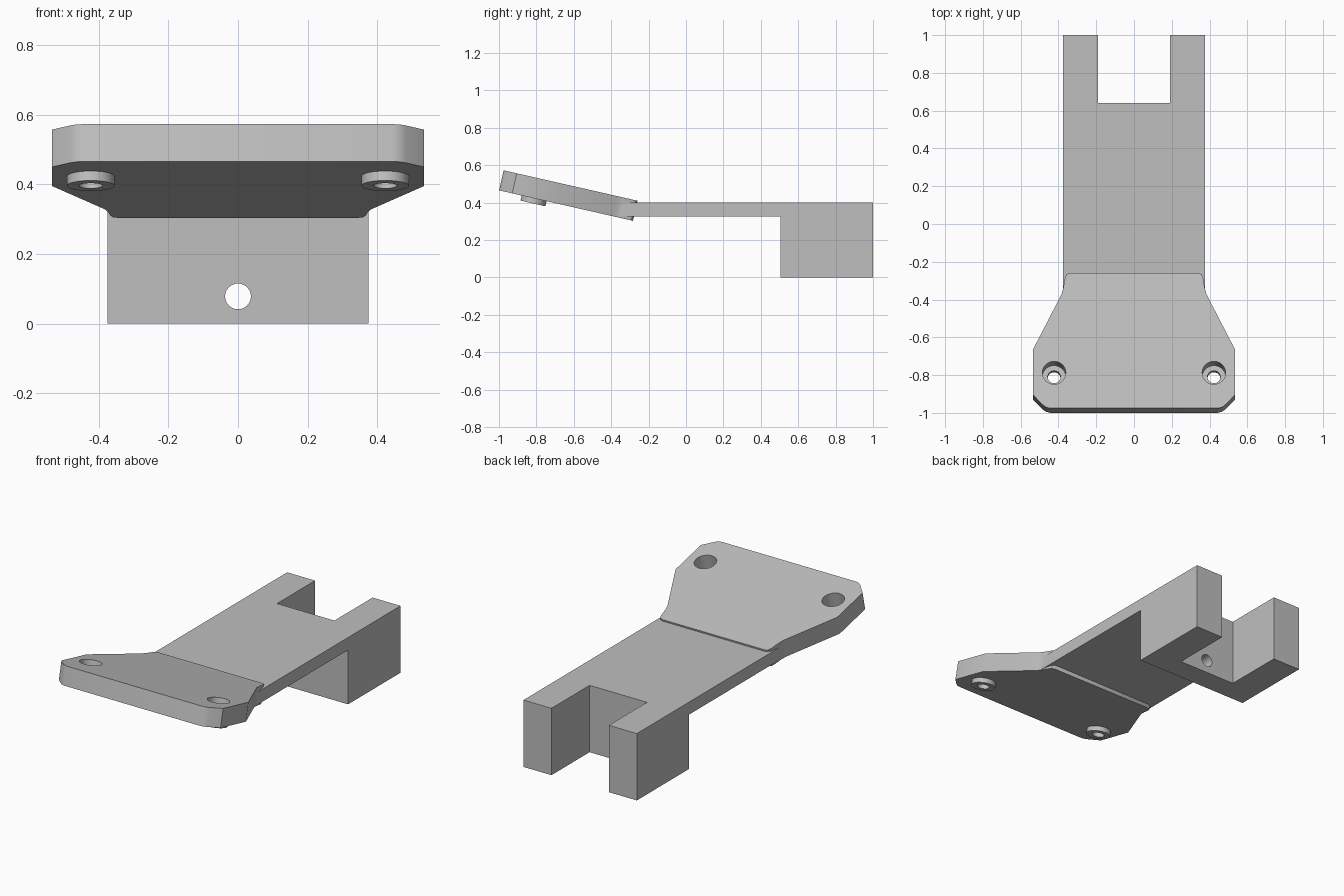
import bpy, bmesh, math
from mathutils import Matrix, Vector

cube = bpy.data.objects.get("Cube")
if cube:
    bpy.data.objects.remove(cube, do_unlink=True)

GREY = (0.52, 0.52, 0.52, 1)
mat = bpy.data.materials.new("plain grey")
mat.use_nodes = True
mat.diffuse_color = GREY
mat.node_tree.nodes["Principled BSDF"].inputs["Base Color"].default_value = GREY


def finish(name, bm, matrix=None):
    bmesh.ops.recalc_face_normals(bm, faces=bm.faces)
    if matrix:
        bm.transform(matrix)
    mesh = bpy.data.meshes.new(name)
    bm.to_mesh(mesh)
    bm.free()
    mesh.materials.append(mat)
    ob = bpy.data.objects.new(name, mesh)
    bpy.context.collection.objects.link(ob)
    return ob


def prism(name, points, offset, matrix=None):
    """Extrude a closed outline along an offset vector."""
    bm = bmesh.new()
    face = bm.faces.new([bm.verts.new(p) for p in points])
    new = bmesh.ops.extrude_face_region(bm, geom=[face])["geom"]
    verts = [v for v in new if isinstance(v, bmesh.types.BMVert)]
    bmesh.ops.translate(bm, vec=Vector(offset), verts=verts)
    return finish(name, bm, matrix)


def cylinder(name, radius, low, high, matrix):
    """Cylinder along local z between two heights."""
    bm = bmesh.new()
    bmesh.ops.create_cone(bm, cap_ends=True, segments=48, radius1=radius, radius2=radius,
                          depth=high - low,
                          matrix=Matrix.Translation((0, 0, (low + high) / 2)))
    return finish(name, bm, matrix)


def combine(ob, other, operation):
    """Apply a boolean and remove the helper."""
    mod = ob.modifiers.new("boolean", 'BOOLEAN')
    mod.operation, mod.object, mod.solver = operation, other, 'EXACT'
    select(ob)
    bpy.ops.object.modifier_apply(modifier=mod.name)
    bpy.data.objects.remove(other, do_unlink=True)


def select(ob):
    bpy.ops.object.select_all(action='DESELECT')
    ob.select_set(True)
    bpy.context.view_layer.objects.active = ob


# Arm with a deep block at the back, extruded from its side profile
W = 0.375
side = [(-0.375, 0.325), (0.505, 0.325), (0.505, 0), (1, 0), (1, 0.4), (-0.375, 0.4)]
arm = prism("arm_and_clevis", [(-W, y, z) for y, z in side], (2 * W, 0, 0))

# Slot between the two prongs, and the pin hole behind it
slot = [(-0.19, 0.64, -0.1), (0.19, 0.64, -0.1), (0.19, 1.1, -0.1), (-0.19, 1.1, -0.1)]
combine(arm, prism("slot_cutter", slot, (0, 0, 0.6)), 'DIFFERENCE')
pin = Matrix.Translation((0, 0.57, 0.078)) @ Matrix.Rotation(math.pi / 2, 4, 'X')
combine(arm, cylinder("pin_cutter", 0.037, -0.1, 0.1, pin), 'DIFFERENCE')

# Tilted plate: local origin at the middle of its top front edge
tilt = Matrix.Translation((0, -0.975, 0.573)) @ Matrix.Rotation(math.radians(-12.8), 4, 'X')
T = 0.11
half = [(0.445, 0), (0.465, 0.005), (0.482, 0.017), (0.535, 0.072), (0.535, 0.318),
        (0.383, 0.62), (0.374, 0.655), (0.366, 0.705), (0.359, 0.725), (0.34, 0.734)]
outline = half + [(-x, y) for x, y in reversed(half)]
plate = prism("mounting_plate", [(x, y, 0) for x, y in outline], (0, 0, -T), tilt)

# Bosses underneath, with counterbored screw holes
for s in (-1, 1):
    place = tilt @ Matrix.Translation((s * 0.423, 0.192, 0))
    combine(plate, cylinder("boss", 0.068, -T - 0.028, -T + 0.02, place), 'UNION')
    combine(plate, cylinder("counterbore_cutter", 0.062, -0.1, 0.1, place), 'DIFFERENCE')
    combine(plate, cylinder("screw_cutter", 0.034, -0.3, 0.1, place), 'DIFFERENCE')

for ob in (arm, plate):
    select(ob)
    bpy.ops.object.shade_smooth_by_angle(angle=math.radians(30))
